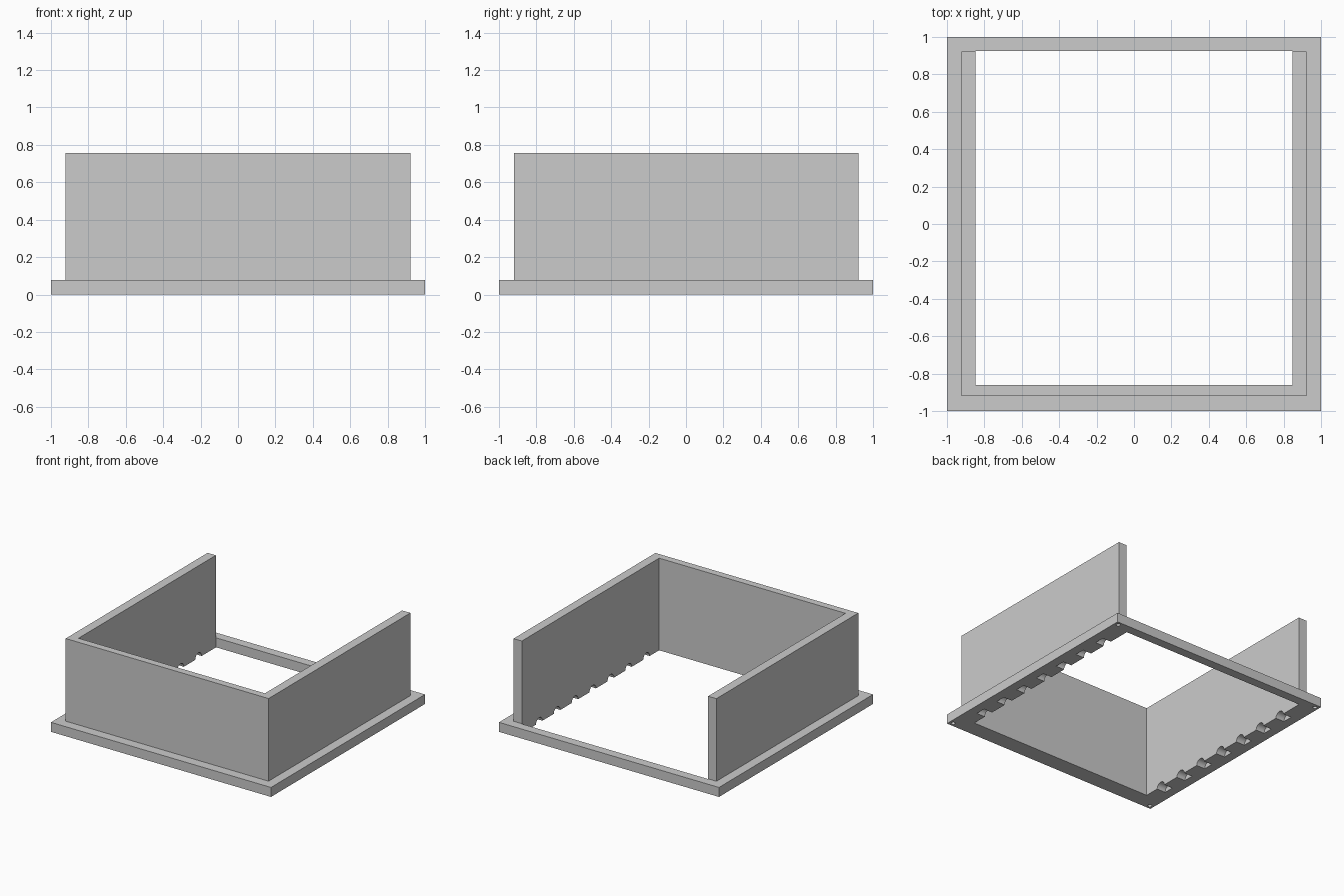
import bpy, bmesh, math
from mathutils import Matrix, Vector

if "Cube" in bpy.data.objects:
    bpy.data.objects.remove(bpy.data.objects["Cube"])

grey = bpy.data.materials.new("plain grey")
grey.diffuse_color = (0.6, 0.6, 0.6, 1)
grey.use_nodes = True
grey.node_tree.nodes["Principled BSDF"].inputs["Base Color"].default_value = grey.diffuse_color


def add_box(bm, lo, hi):
    lo, hi = Vector(lo), Vector(hi)
    m = Matrix.Translation((lo + hi) / 2) @ Matrix.Diagonal((*(hi - lo), 1))
    bmesh.ops.create_cube(bm, size=1, matrix=m)


def add_rod(bm, centre, radius, length, along_x=False, sides=24):
    m = Matrix.Translation(centre)
    if along_x:
        m = m @ Matrix.Rotation(math.pi / 2, 4, 'Y')
    bmesh.ops.create_cone(bm, cap_ends=True, segments=sides, radius1=radius,
                          radius2=radius, depth=length, matrix=m)


def make(name, bm, helper=False):
    mesh = bpy.data.meshes.new(name)
    bm.to_mesh(mesh)
    bm.free()
    mesh.materials.append(grey)
    ob = bpy.data.objects.new(name, mesh)
    bpy.context.collection.objects.link(ob)
    ob.hide_render = helper
    if helper:
        ob.hide_set(True)
    return ob


def boolean(ob, other, operation):
    mod = ob.modifiers.new(other.name, 'BOOLEAN')
    mod.operation, mod.object, mod.solver = operation, other, 'EXACT'


# Flange plate
bm = bmesh.new()
add_box(bm, (-1, -1, 0), (1, 1, 0.078))
housing = make("open_back_housing", bm)

# Raised block that becomes the three walls
bm = bmesh.new()
add_box(bm, (-0.922, -0.92, 0.04), (0.922, 0.922, 0.757))
boolean(housing, make("wall_block", bm, True), 'UNION')

# Interior opening, cut right through the back wall
bm = bmesh.new()
add_box(bm, (-0.847, -0.861, -0.1), (0.847, 0.925, 0.9))
boolean(housing, make("interior_cutter", bm, True), 'DIFFERENCE')

# Arched notches under both side walls, and blind holes under the corners
bm = bmesh.new()
for side in (-1, 1):
    for i in range(-3, 4):
        add_rod(bm, (side * 0.87, i * 0.232, 0), 0.042, 0.11, along_x=True)
    for end in (-1, 1):
        add_rod(bm, (side * 0.967, end * 0.967, 0), 0.016, 0.08)
boolean(housing, make("notch_and_hole_cutter", bm, True), 'DIFFERENCE')

# Smooth the round cuts, keep the box edges sharp
bpy.context.view_layer.objects.active = housing
housing.select_set(True)
for mod in list(housing.modifiers):
    bpy.ops.object.modifier_apply(modifier=mod.name)
bpy.ops.object.shade_smooth_by_angle(angle=math.radians(30))
